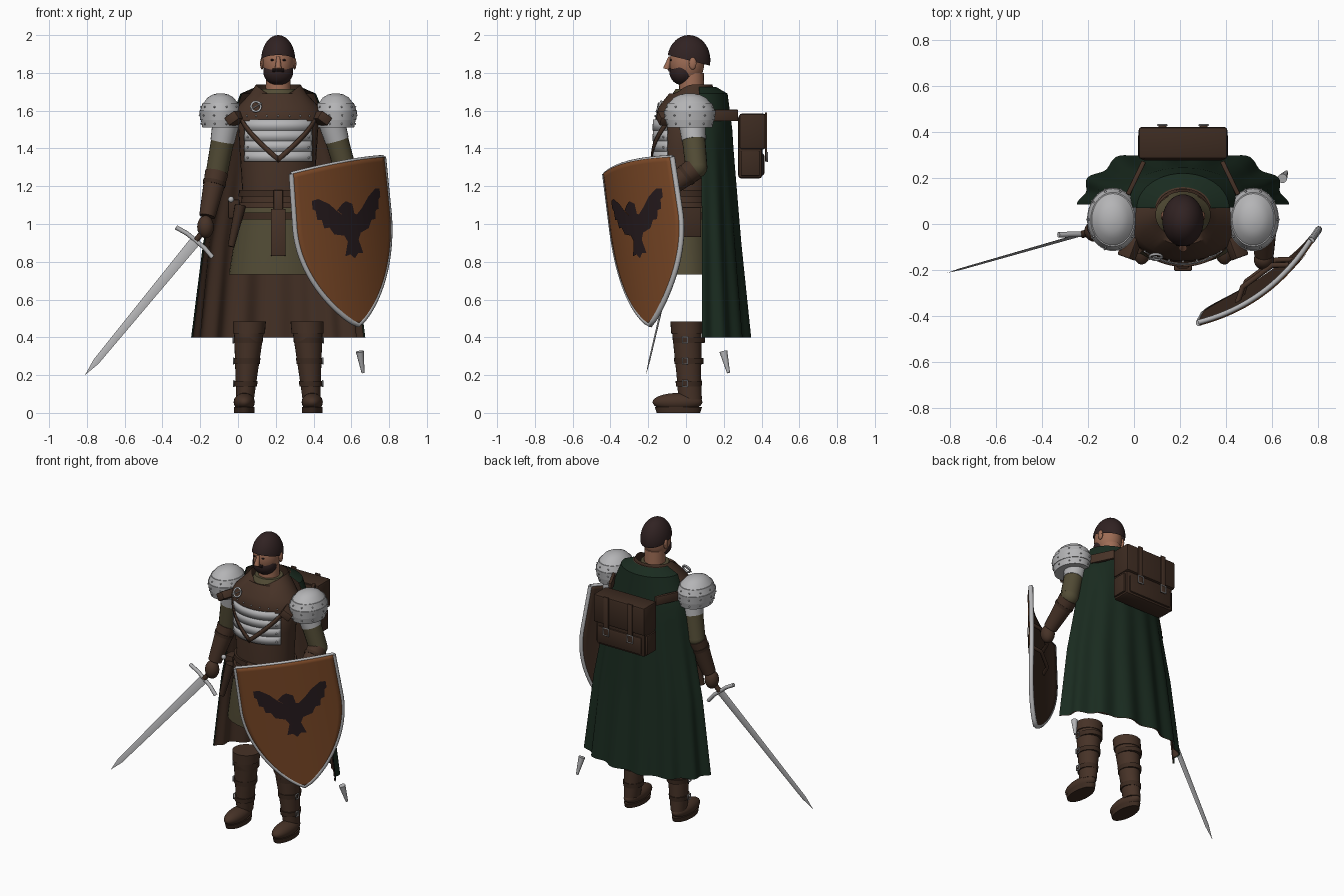
import bpy, bmesh, math
from mathutils import Vector, Matrix

if "Cube" in bpy.data.objects:
    bpy.data.objects.remove(bpy.data.objects["Cube"])

C = 0.213  # body centre line
def material(name, r, g, b):
    m = bpy.data.materials.new(name)
    m.diffuse_color = (r, g, b, 1)
    m.use_nodes = True
    m.node_tree.nodes["Principled BSDF"].inputs["Base Color"].default_value = m.diffuse_color
    return m
LEATHER = material("leather", .062, .032, .02)
DARK = material("dark_leather", .046, .024, .015)
STEEL = material("steel", .46, .46, .47)
OLIVE = material("olive_cloth", .085, .072, .036)
GREEN = material("green_cloth", .010, .024, .014)
SKIN = material("skin", .34, .15, .09)
HAIR = material("hair", .03, .016, .016)
PAINT = material("shield_paint", .2, .066, .02)
EMBLEM = material("emblem_black", .02, .011, .013)

def finish(bm, name, mat, angle=35):
    bmesh.ops.recalc_face_normals(bm, faces=bm.faces)
    me = bpy.data.meshes.new(name)
    bm.to_mesh(me); bm.free()
    me.materials.append(mat)
    me.shade_smooth()
    me.set_sharp_from_angle(angle=math.radians(angle))
    ob = bpy.data.objects.new(name, me)
    bpy.context.collection.objects.link(ob)
    return ob

def grid(name, f, nu, nv, mat, thick=0):
    bm = bmesh.new()
    V = [[bm.verts.new(f(i / nu, j / nv)) for i in range(nu + 1)] for j in range(nv + 1)]
    for j in range(nv):
        for i in range(nu):
            bm.faces.new((V[j][i], V[j][i+1], V[j+1][i+1], V[j+1][i]))
    bmesh.ops.remove_doubles(bm, verts=bm.verts, dist=1e-5)
    ob = finish(bm, name, mat)
    if thick:
        s = ob.modifiers.new("thick", 'SOLIDIFY'); s.thickness = thick; s.offset = 0
    return ob

def loft(name, rings, mat, n=32, cap=True, front_drop=0):
    """rings: (cx, cy, z, rx, ry); front_drop lowers the front of the last ring"""
    bm = bmesh.new(); R = []
    for k, (cx, cy, z, rx, ry) in enumerate(rings):
        row = []
        for i in range(n):
            a = 2 * math.pi * i / n
            dz = front_drop * max(0, -math.sin(a)) ** 2 if k == len(rings) - 1 else 0
            row.append(bm.verts.new((cx + rx * math.cos(a), cy + ry * math.sin(a), z - dz)))
        R.append(row)
    for a, b in zip(R, R[1:]):
        for i in range(n):
            bm.faces.new((a[i], a[(i+1) % n], b[(i+1) % n], b[i]))
    if cap:
        bm.faces.new(R[0]); bm.faces.new(R[-1])
    return finish(bm, name, mat)

def limb(name, p, q, r0, r1, mat, n=20):
    p, q = Vector(p), Vector(q); d = q - p
    bm = bmesh.new()
    bmesh.ops.create_cone(bm, cap_ends=True, segments=n, radius1=r0, radius2=r1, depth=d.length,
        matrix=Matrix.Translation((p + q) / 2) @ d.to_track_quat('Z', 'Y').to_matrix().to_4x4())
    return finish(bm, name, mat)

def ball(name, c, r, mat, n=24, cut=None):
    bm = bmesh.new()
    bmesh.ops.create_uvsphere(bm, u_segments=n, v_segments=max(6, n * 2 // 3), radius=1,
        matrix=Matrix.Translation(c) @ Matrix.Diagonal((*r, 1)))
    if cut:  # (point, normal): remove the side the normal points to
        bmesh.ops.bisect_plane(bm, geom=bm.verts[:] + bm.edges[:] + bm.faces[:],
            plane_co=cut[0], plane_no=cut[1], clear_outer=True)
    return finish(bm, name, mat)

def box(name, c, s, mat, rot=(0, 0, 0), bevel=.006):
    bm = bmesh.new()
    bmesh.ops.create_cube(bm, size=1, matrix=Matrix.Diagonal((*s, 1)))
    if bevel:
        bmesh.ops.bevel(bm, geom=bm.edges[:], offset=bevel, segments=2, affect='EDGES', profile=.5)
    ob = finish(bm, name, mat)
    ob.location = c; ob.rotation_euler = rot
    return ob

def tube(name, pts, r, mat, cyclic=False):
    cu = bpy.data.curves.new(name, 'CURVE')
    cu.dimensions = '3D'; cu.bevel_depth = r; cu.bevel_resolution = 2; cu.use_fill_caps = True
    sp = cu.splines.new('POLY'); sp.points.add(len(pts) - 1); sp.use_cyclic_u = cyclic
    for p, q in zip(sp.points, pts):
        p.co = (*q, 1)
    cu.materials.append(mat)
    bpy.context.collection.objects.link(bpy.data.objects.new(name, cu))

def buckle(name, c, w, h, along_x=False):
    a = Vector((w, 0, 0)) if along_x else Vector((0, w, 0))
    u = Vector((0, 0, h)); c = Vector(c)
    tube(name, [c + a + u, c - a + u, c - a - u, c + a - u], .004, STEEL, True)

# Head
ball("head", (C, .005, 1.855), (.082, .092, .12), SKIN, 32)
ball("hair", (C, .015, 1.868), (.09, .114, .132), HAIR, 36, ((C, -.1, 1.895), (0, -.25, -1)))
ball("beard", (C, -.018, 1.805), (.079, .07, .07), HAIR, 32, ((C, -.09, 1.815), (0, -.25, 1)))
limb("moustache", (C - .03, -.086, 1.815), (C + .03, -.086, 1.815), .009, .009, HAIR, 10)
limb("nose", (C, -.084, 1.885), (C, -.104, 1.82), .009, .018, SKIN, 12)
limb("neck", (C, .03, 1.62), (C, .03, 1.8), .07, .064, SKIN)
for s in (-1, 1):
    ball("ear", (C + s * .086, .035, 1.85), (.01, .02, .033), SKIN, 12)
    ball("eye", (C + s * .032, -.08, 1.868), (.01, .006, .005), EMBLEM, 10)

# Torso, tunic and mantle
loft("torso", [(C, -.01, 1.04, .2, .155), (C, -.01, 1.2, .192, .15), (C, -.01, 1.4, .205, .158),
               (C, 0, 1.55, .215, .15), (C, .01, 1.64, .16, .12)], LEATHER)
loft("tunic", [(C, -.005, .732, .262, .175), (C, -.01, .9, .235, .168), (C, -.01, 1.1, .2, .156)], OLIVE)
loft("collar", [(C, .015, 1.58, .17, .135), (C, .02, 1.66, .115, .11), (C, .03, 1.715, .088, .085)], OLIVE)
loft("mantle", [(C, 0, 1.545, .245, .16), (C, 0, 1.57, .243, .161), (C, .005, 1.62, .215, .15),
                (C, .03, 1.69, .15, .12), (C, .04, 1.738, .118, .1)], LEATHER, 48, False, .06)
def on_chest(a, z, g=0):
    return Vector((C + (.206 + g) * math.sin(a), -.01 - (.158 + g) * math.cos(a), z))
for k in range(4):  # overlapping chest plates
    z = 1.33 + .055 * k
    grid("chest_plate", lambda u, v: on_chest((u - .5) * 2, z + .057 * v, .008 - .004 * v), 20, 1, STEEL, .005)
    for a in (-.85, .85):
        ball("plate_rivet", on_chest(a, z + .02, .01), (.006,) * 3, STEEL, 8)
for s in (-1, 1):  # crossing chest straps and shoulder tabs
    grid("chest_strap", lambda u, v: on_chest(s * (1.12 * u), 1.325 + .215 * u + .034 * v, .014), 14, 1, LEATHER, .007)
    box("shoulder_tab", (C + s * .225, -.085, 1.56), (.07, .13, .05), LEATHER, (0, s * .6, s * .35))
for k in range(9):
    a = -1 + k * .25
    ball("mantle_rivet", (C + .244 * math.sin(a), -.163 * math.cos(a), 1.572), (.005,) * 3, STEEL, 8)
ring = [(.095 + .026 * math.cos(a * .393), -.143 + .012 * math.sin(a * .393), 1.622 + .026 * math.sin(a * .393))
        for a in range(16)]
tube("brooch", ring, .006, STEEL, True)
limb("brooch_pin", (.065, -.152, 1.605), (.125, -.145, 1.64), .004, .004, STEEL, 8)

# Belts and pouches
for z, h, g, m in ((1.145, .035, .01, DARK), (1.085, .03, .014, LEATHER), (1.025, .035, .017, DARK)):
    loft("belt", [(C, -.01, z, .2 + g, .155 + g), (C, -.01, z + h, .198 + g, .153 + g)], m)
box("belt_tongue", (C, -.188, .955), (.078, .032, .25), LEATHER)
box("belt_pouch", (C, -.178, 1.12), (.05, .03, .12), LEATHER)
limb("dagger_sheath", (C - .2, -.1, 1.1), (C - .25, -.12, .88), .03, .018, DARK, 12)
ball("dagger_pommel", (C - .25, -.1, 1.13), (.016,) * 3, STEEL, 14)
box("side_pouch", (C + .235, .03, 1.01), (.05, .1, .16), DARK)
box("hip_pouch", (C - .235, -.03, 1.08), (.06, .08, .1), DARK)

# Pauldrons and boots
for s in (-1, 1):
    x, y = C + s * .305, .02
    P = [(1.51, .88), (1.55, .95), (1.55, .98), (1.6, 1.02), (1.6, .99), (1.64, .87), (1.64, .83),
         (1.67, .62), (1.685, .38), (1.692, .12)]
    loft("pauldron", [(x, y, z, .11 * f, .135 * f) for z, f in P], STEEL, 40)
    for z, f in ((1.53, .93), (1.575, 1.01), (1.62, .94)):
        for k in range(10):
            a = k * .628
            ball("pauldron_rivet", (x + .11 * f * math.cos(a), y + .135 * f * math.sin(a), z), (.005,) * 3, STEEL, 8)
    xt, xb = C + s * .152, C + s * .18
    cx = lambda z: xb + (xt - xb) * z / .485
    loft("boot_shaft", [(cx(.07), .022, .07, .047, .062), (cx(.2), .015, .2, .058, .065),
                        (cx(.42), .005, .42, .078, .078), (cx(.42), .005, .42, .085, .083),
                        (cx(.485), .002, .485, .087, .085)], LEATHER, 28)
    ball("boot_foot", (xb, -.045, .057), (.056, .132, .048), LEATHER, 24)
    loft("boot_sole", [(xb, -.04, 0, .054, .115), (xb, -.04, .03, .054, .125)], DARK, 28)
    for z in (.14, .26, .37):
        r = .056 + .07 * (z - .14) + .004
        loft("boot_strap", [(cx(z), .015, z, r, r + .008), (cx(z), .015, z + .03, r + .002, r + .01)], DARK, 28)
        buckle("boot_buckle", (cx(z) + s * (r + .003), -.005, z + .015), .013, .016)

# Arms
def arm(sh, el, wr, hand):
    sh, el, wr = Vector(sh), Vector(el), Vector(wr)
    limb("sleeve", sh, el, .064, .058, OLIVE)
    limb("arm_plate", sh, sh.lerp(el, .45), .073, .064, STEEL)
    ball("elbow", el, (.058,) * 3, OLIVE)
    limb("bracer", el.lerp(wr, .05), wr, .062, .043, LEATHER)
    limb("bracer_cuff", el.lerp(wr, .25), el.lerp(wr, .33), .062, .06, DARK)
    ball("glove", hand, (.044, .045, .06), LEATHER)
arm((-.06, .03, 1.56), (-.11, .05, 1.285), (-.163, -.015, 1.04), (-.172, -.032, .985))
arm((.49, .03, 1.56), (.565, .055, 1.3), (.565, -.13, 1.16), (.565, -.155, 1.13))

# Sword
G, T = Vector((-.224, -.045, .912)), Vector((-.81, -.212, .2))
D = (T - G).normalized(); W = Vector((.775, 0, -.632)); W = (W - D * W.dot(D)).normalized(); N = D.cross(W)
def blade(u, v):
    f = 1 - .45 * v if v < .9 else .6 * (1 - v) / .1
    a = u * 2 * math.pi
    return G.lerp(T, v) + W * .029 * f * math.cos(a) + N * .007 * f * math.sin(a)
grid("blade", blade, 4, 10, STEEL)
tube("crossguard", [G - W * .125 + D * .012, G - W * .06, G + W * .06, G + W * .125 + D * .012], .012, STEEL)
limb("grip", G, G - D * .12, .016, .014, DARK, 12)

# Shield
O = Vector((.525, -.25, 1.31))
SX, SZ = Vector((.797, .585, .146)).normalized(), Vector((-.088, -.129, .988)).normalized()
SN = SX.cross(SZ)
def S(u, v, off=0):
    return O + SX * u + SZ * v + SN * (.06 * (1 - (u / .31) ** 2) + off)
def outline(c, t, off=0):
    w = .305 + .006 * min(1, t / .35)
    if t > .35:
        w *= max(0, 1 - ((t - .35) / .65) ** 2) ** .82
    return S(w * c, .02 * (1 - c * c) * (1 - t) - .85 * t, off)
grid("shield_front", lambda u, v: outline(2 * u - 1, v, .006), 20, 36, PAINT, .012)
grid("shield_back", lambda u, v: outline(2 * u - 1, v, -.008), 20, 36, DARK, .012)
side = [outline(1, k / 40) for k in range(41)]
tube("shield_rim", side + [outline(-1, k / 40) for k in range(39, -1, -1)], .015, STEEL)
tube("shield_top_edge", [outline(k / 10 - 1, 0, -.004) for k in range(21)], .011, STEEL)
for v in (-.16, -.34):
    tube("shield_grip", [S(-.14, v, -.01), S(-.08, v, -.06), S(.08, v, -.06), S(.14, v, -.01)], .012, LEATHER)

# Painted bird on the shield
half = [(0, -.25), (.04, -.265), (.08, -.235), (.13, -.185), (.19, -.15), (.226, -.155), (.226, -.2), (.21, -.21),
        (.205, -.26), (.18, -.265), (.17, -.31), (.14, -.31), (.115, -.35), (.055, -.365), (.036, -.4), (.06, -.475),
        (.025, -.47), (0, -.495)]
bird = half + [(-u, v) for u, v in half[-2:0:-1]]
head = [(.025, -.27), (.015, -.205), (-.025, -.185), (-.05, -.195), (-.085, -.225), (-.042, -.222), (-.03, -.275)]
bm = bmesh.new()
for poly in (bird, head):
    bm.faces.new([bm.verts.new((u, v, 0)) for u, v in poly])
bmesh.ops.triangulate(bm, faces=bm.faces[:])
bmesh.ops.subdivide_edges(bm, edges=bm.edges[:], cuts=5, use_grid_fill=True)
for v in bm.verts:
    v.co = S(v.co.x + .006, v.co.y, .0165)
finish(bm, "shield_bird", EMBLEM)

# Cape with lining
KEYS = [(1.725, .12, .09, .07), (1.69, .2, .15, .07), (1.5, .275, .165, .08), (.9, .39, .205, .085), (.4, .447, .252, .085)]
def cape(inset):
    def f(u, v):
        k = min(int(v * 4), 3); t = v * 4 - k
        z, w, d, y0 = (a + (b - a) * t for a, b in zip(KEYS[k], KEYS[k + 1]))
        th = math.pi * u
        fold = .014 * max(0, min(1, (1.5 - z) / 1.1)) * math.cos(th * 14) - inset
        return (C + (w + fold) * math.cos(th), y0 + (d + fold) * math.sin(th), z)
    return f
grid("cape", cape(0), 120, 24, GREEN)
grid("cape_lining", cape(.008), 120, 24, LEATHER)

# Backpack
box("pack_body", (C, .34, 1.41), (.37, .13, .34), DARK, bevel=.02)
box("pack_flap", (C, .352, 1.49), (.386, .14, .19), DARK, bevel=.014)
box("pack_pocket", (C, .385, 1.315), (.33, .06, .12), DARK, bevel=.014)
for s in (-1, 1):
    x = C + s * .09
    box("pack_strap", (x, .424, 1.46), (.035, .01, .26), LEATHER, bevel=.002)
    buckle("pack_buckle", (x, .43, 1.355), .02, .024, True)
    box("pack_side_pocket", (C + s * .18, .34, 1.32), (.03, .1, .13), DARK)
    box("shoulder_strap", (C + s * .205, .2, 1.575), (.02, .16, .06), LEATHER, (0, 0, s * .45), .004)

# Scabbard tip hanging beside the cape
limb("scabbard_tip", (.645, .198, .325), (.662, .225, .212), .021, .008, STEEL, 12)
